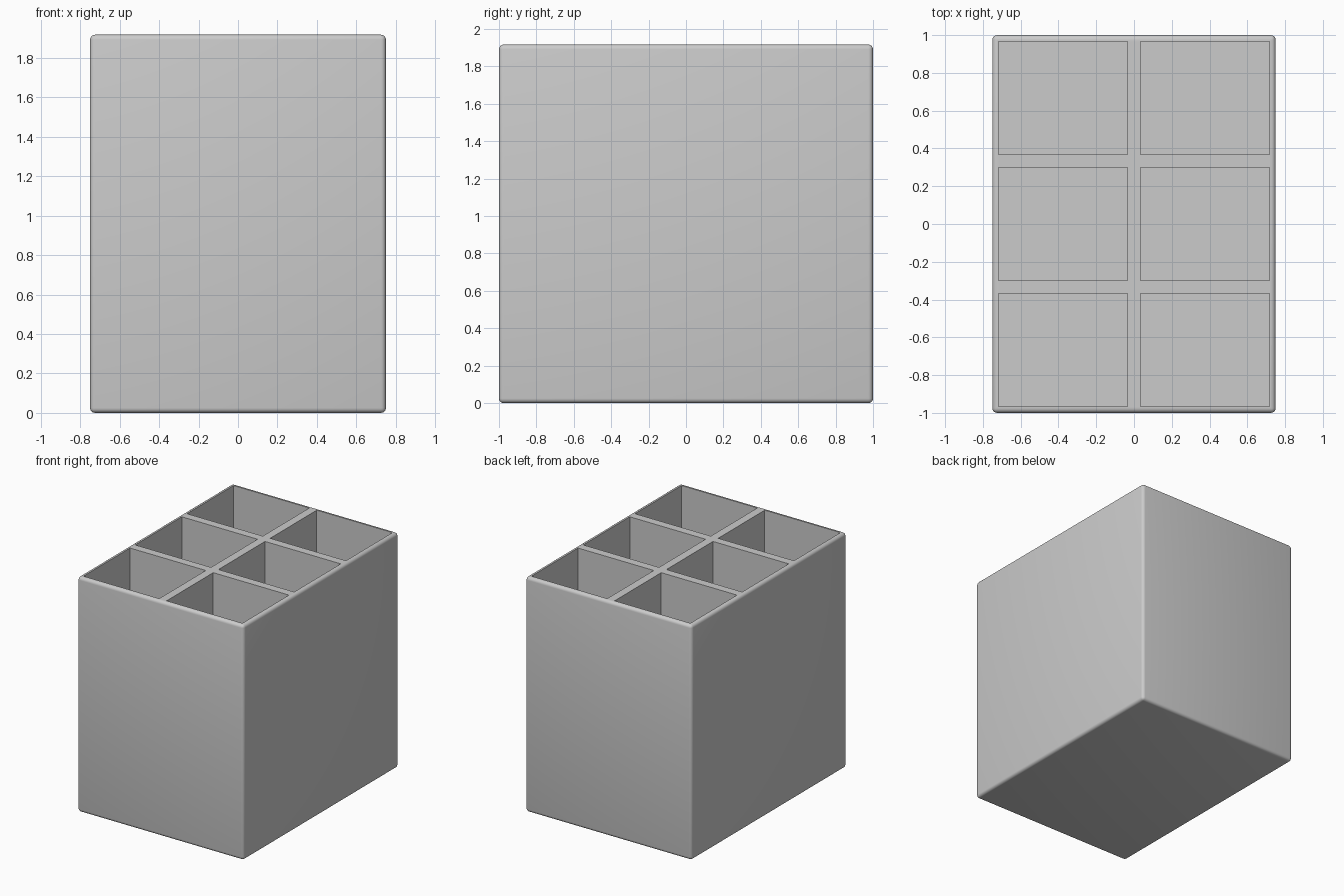
import bpy, bmesh
from mathutils import Vector

if "Cube" in bpy.data.objects:
    bpy.data.objects.remove(bpy.data.objects["Cube"])

W, D, H = 1.5, 2.0, 1.917      # outer size
WALL, GAP = 0.033, 0.067       # outer wall and divider thickness
FLOOR = 0.033
COLS, ROWS = 2, 3


def cell_edges(size, count):
    """Start and end of every cell along one axis."""
    cell = (size - 2 * WALL - (count - 1) * GAP) / count
    first = -size / 2 + WALL
    return [(first + i * (cell + GAP), first + i * (cell + GAP) + cell)
            for i in range(count)]


# Outer block with rounded edges
bm = bmesh.new()
bmesh.ops.create_cube(bm, size=1)
for v in bm.verts:
    v.co = Vector((v.co.x * W, v.co.y * D, (v.co.z + 0.5) * H))
bmesh.ops.bevel(bm, geom=bm.edges[:], offset=0.025, segments=4,
                profile=0.5, affect='EDGES')


def top_faces():
    return [f for f in bm.faces
            if f.normal.z > 0.999 and f.calc_center_median().z > H - 0.0005]


# Score the top along the wall lines
xs, ys = cell_edges(W, COLS), cell_edges(D, ROWS)
for axis, spans in ((0, xs), (1, ys)):
    for value in (v for span in spans for v in span):
        point, normal = Vector(), Vector()
        point[axis], normal[axis] = value, 1
        bm.normal_update()
        faces = top_faces()
        edges = {e for f in faces for e in f.edges}
        verts = {v for f in faces for v in f.verts}
        bmesh.ops.bisect_plane(bm, geom=faces + list(edges) + list(verts),
                               plane_co=point, plane_no=normal)

# Push the six compartments down to the floor
bm.normal_update()


def in_cell(face):
    c = face.calc_center_median()
    return (any(a < c.x < b for a, b in xs)
            and any(a < c.y < b for a, b in ys))


cells = [f for f in top_faces() if in_cell(f)]
result = bmesh.ops.extrude_face_region(bm, geom=cells)
moved = [g for g in result["geom"] if isinstance(g, bmesh.types.BMVert)]
bmesh.ops.translate(bm, verts=moved, vec=(0, 0, FLOOR - H))
leftover = [f for f in cells if f.is_valid]
if leftover:
    bmesh.ops.delete(bm, geom=leftover, context='FACES')
bmesh.ops.recalc_face_normals(bm, faces=bm.faces[:])

mesh = bpy.data.meshes.new("compartment_box")
bm.to_mesh(mesh)
bm.free()
box = bpy.data.objects.new("compartment_box", mesh)
bpy.context.collection.objects.link(box)

# Plain grey finish
grey = bpy.data.materials.new("light_grey")
grey.diffuse_color = (0.6, 0.6, 0.6, 1)
grey.use_nodes = True
grey.node_tree.nodes["Principled BSDF"].inputs["Base Color"].default_value = grey.diffuse_color
mesh.materials.append(grey)

bpy.context.view_layer.objects.active = box
box.select_set(True)
bpy.ops.object.shade_smooth_by_angle(angle=0.6)
